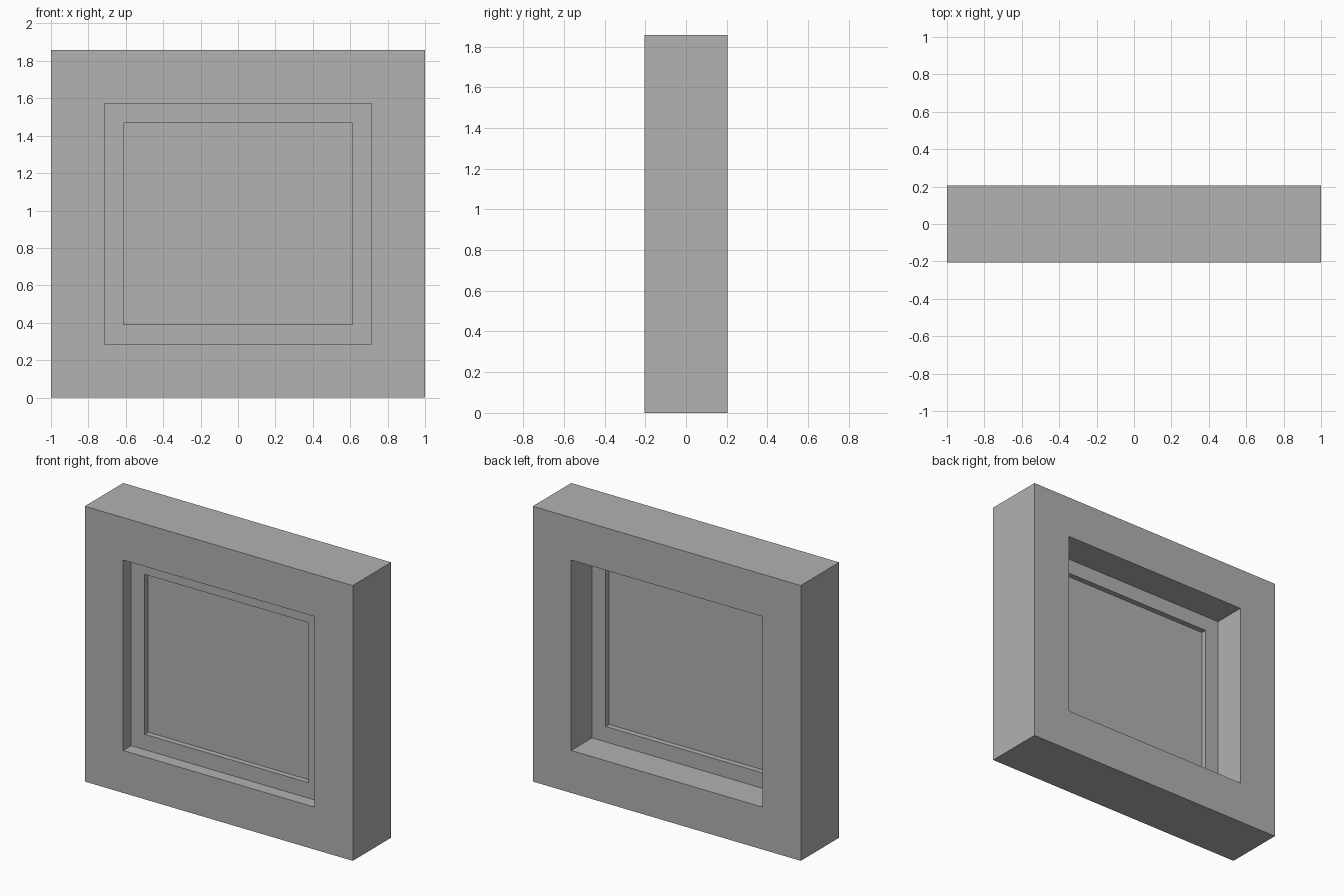
import bpy
import bmesh

cube = bpy.data.objects.get("Cube")
if cube:
    bpy.data.objects.remove(cube, do_unlink=True)

GREY = (0.445, 0.445, 0.445, 1.0)
grey = bpy.data.materials.new("plain grey")
grey.use_nodes = True
grey.diffuse_color = GREY
grey.node_tree.nodes["Principled BSDF"].inputs["Base Color"].default_value = GREY


def rectangle(bm, half_width, bottom, top, y):
    corners = ((-half_width, bottom), (half_width, bottom),
               (half_width, top), (-half_width, top))
    return [bm.verts.new((x, y, z)) for x, z in corners]


def finish(name, bm):
    bmesh.ops.recalc_face_normals(bm, faces=bm.faces[:])
    mesh = bpy.data.meshes.new(name)
    bm.to_mesh(mesh)
    bm.free()
    mesh.materials.append(grey)
    obj = bpy.data.objects.new(name, mesh)
    bpy.context.collection.objects.link(obj)


def frame(name, outer, inner, front, back):
    """Rectangular ring; outer and inner are (half width, bottom, top)."""
    bm = bmesh.new()
    loops = [rectangle(bm, *size, y) for size, y in
             ((outer, front), (inner, front), (inner, back), (outer, back))]
    for a, b in zip(loops, loops[1:] + loops[:1]):
        for i in range(4):
            j = (i + 1) % 4
            bm.faces.new((a[i], a[j], b[j], b[i]))
    finish(name, bm)


def panel(name, size, front, back):
    bm = bmesh.new()
    a, b = (rectangle(bm, *size, y) for y in (front, back))
    bm.faces.new(a)
    bm.faces.new(b)
    for i in range(4):
        j = (i + 1) % 4
        bm.faces.new((a[i], a[j], b[j], b[i]))
    finish(name, bm)


wall_size = (1.0, 0.0, 1.857)
opening = (0.714, 0.286, 1.571)
pane = (0.612, 0.39, 1.469)

# Thick wall with the opening, slim frame near the front, and the pane in it
frame("wall", wall_size, opening, -0.205, 0.205)
frame("window_frame", opening, pane, -0.12, -0.018)
panel("window_pane", pane, -0.083, -0.055)
